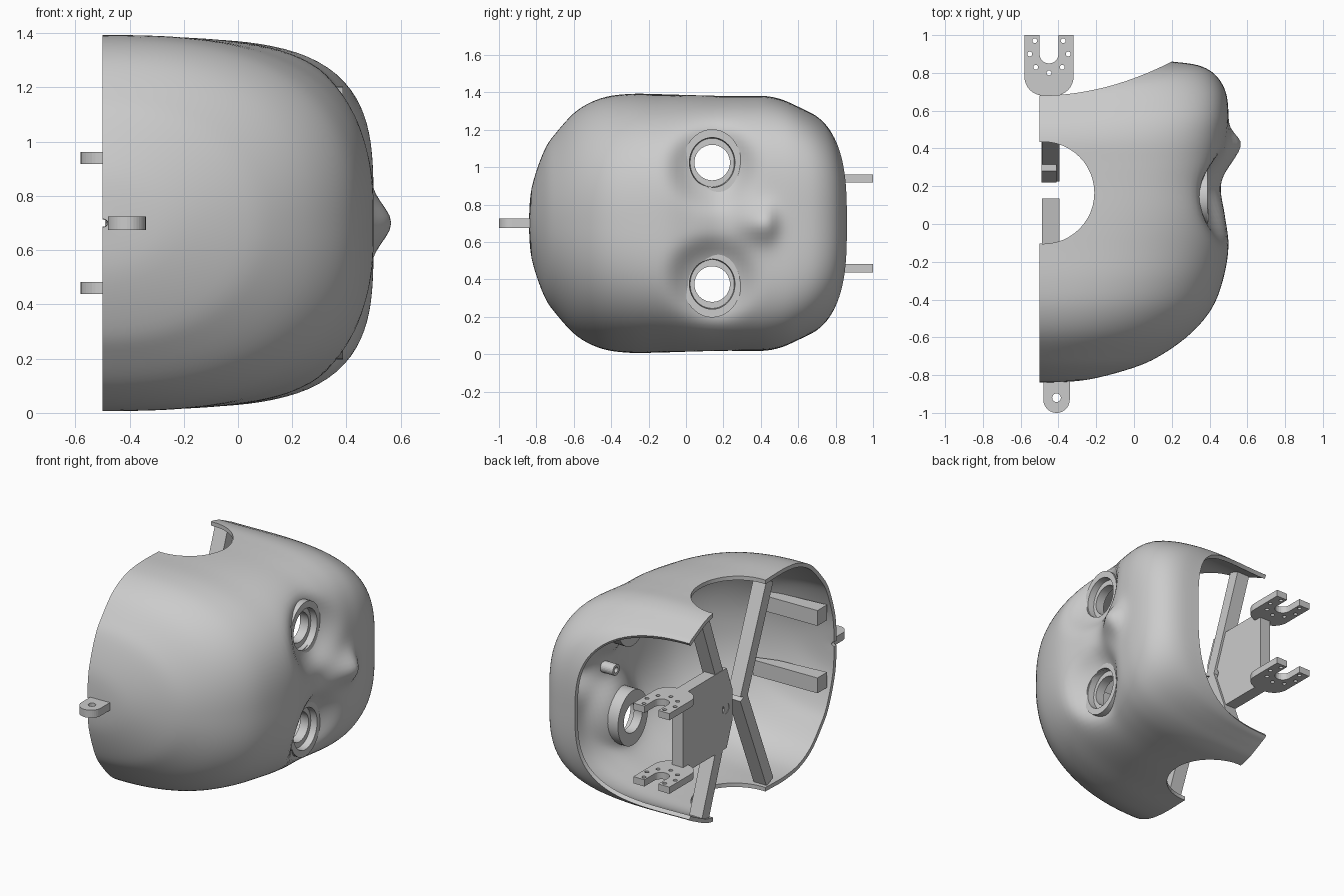
import bpy, bmesh, math
from mathutils import Vector

if "Cube" in bpy.data.objects:
    bpy.data.objects.remove(bpy.data.objects["Cube"])

MID = 0.70          # mirror plane in z
BACK = -0.50        # open back plane


def make(name, verts, faces, smooth=False):
    me = bpy.data.meshes.new(name)
    me.from_pydata(verts, [], faces)
    ob = bpy.data.objects.new(name, me)
    bpy.context.collection.objects.link(ob)
    if smooth:
        activate(ob)
        bpy.ops.object.shade_smooth_by_angle(angle=math.radians(35))
    return ob


def activate(ob):
    bpy.ops.object.select_all(action='DESELECT')
    ob.select_set(True)
    bpy.context.view_layer.objects.active = ob


def prism(name, pts, lo, hi, axis='z'):
    """Extrude an outline: (x, y) along z, or (y, z) along x."""
    n = len(pts)
    place = (lambda p, h: (p[0], p[1], h)) if axis == 'z' else (lambda p, h: (h, p[0], p[1]))
    verts = [place(p, h) for h in (lo, hi) for p in pts]
    faces = [tuple(range(n))[::-1], tuple(range(n, 2 * n))]
    faces += [(i, (i + 1) % n, n + (i + 1) % n, n + i) for i in range(n)]
    ob = make(name, verts, faces)
    bm = bmesh.new()
    bm.from_mesh(ob.data)
    bmesh.ops.recalc_face_normals(bm, faces=bm.faces)
    bm.to_mesh(ob.data)
    bm.free()
    return ob


def arc(cx, cy, r, a0, a1, n=10):
    return [(cx + r * math.cos(math.radians(a0 + (a1 - a0) * i / n)),
             cy + r * math.sin(math.radians(a0 + (a1 - a0) * i / n))) for i in range(n + 1)]


def circle(cx, cy, r, n=32):
    return arc(cx, cy, r, 0, 360, n)[:-1]


def cut(ob, cutter):
    activate(ob)
    m = ob.modifiers.new("cut", 'BOOLEAN')
    m.operation, m.solver, m.object = 'DIFFERENCE', 'EXACT', cutter
    bpy.ops.object.modifier_apply(modifier=m.name)
    bpy.data.objects.remove(cutter)


# Head shell: stations of (side y, front y, front x, half width, roundness)
ROWS = [(-.84, -.84, -.48, .015, 2), (-.825, -.825, -.25, .19, 2), (-.76, -.76, 0, .385, 2.1),
        (-.69, -.69, .15, .49, 2.2), (-.58, -.58, .30, .605, 2.35), (-.45, -.45, .41, .67, 2.5),
        (-.30, -.30, .47, .692, 2.7), (-.12, -.12, .50, .69, 3), (.05, .05, .48, .687, 3.5),
        (.20, .20, .455, .683, 3.9), (.32, .33, .47, .682, 4), (.43, .46, .49, .68, 4),
        (.51, .58, .50, .662, 3.9), (.58, .70, .485, .63, 3.6), (.63, .79, .43, .605, 3.3),
        (.66, .84, .34, .59, 3.1), (.68, .86, .20, .575, 3)]


def station(t):
    i = min(int(t), len(ROWS) - 2)
    f = t - i
    a, b, c, d = (ROWS[min(max(k, 0), len(ROWS) - 1)] for k in (i - 1, i, i + 1, i + 2))
    return [0.5 * (2 * q + (r - p) * f + (2 * p - 5 * q + 4 * r - s) * f * f
                   + (3 * q - p - 3 * r + s) * f ** 3) for p, q, r, s in zip(a, b, c, d)]


def shell_point(t, ang):
    yb, yf, xf, w, n = station(t)
    c, s = max(math.cos(ang), 0), math.sin(ang)
    if c < 1e-6:
        c = 0
    r = (c ** n + abs(s) ** n) ** (-1 / n)
    c, s = c * r, s * r
    x, y, dz = BACK + (xf - BACK) * c, yb + (yf - yb) * c * c, w * s
    if x > 0:
        # nose bump, then sunken eye sockets
        rise = math.exp(-((y - .42) / (.13 if y < .42 else .07)) ** 2)
        x += .082 * rise * math.exp(-(dz / .095) ** 2)
        q = ((y - .14) / .2) ** 2 + ((abs(dz) - .30) / .19) ** 2
        x -= .09 * math.exp(-q * q)
    return (x, y, MID + dz)


SUB, COLS = 5, 80
R = (len(ROWS) - 1) * SUB + 1
W = COLS + 1
verts = [shell_point(i / SUB, math.pi * (j / COLS - .5)) for i in range(R) for j in range(W)]
faces = [(i * W + j, (i + 1) * W + j, (i + 1) * W + j + 1, i * W + j + 1)
         for i in range(R - 1) for j in range(COLS)]
shell = make("head_shell", verts, faces)
activate(shell)
solid = shell.modifiers.new("thickness", 'SOLIDIFY')
solid.thickness, solid.offset = .026, -1
bpy.ops.object.modifier_apply(modifier=solid.name)

# Ear cut-outs and eye holes
cut(shell, prism("ear_cutter", circle(-.48, .165, .27, 48), -.3, 1.7))
for s in (-1, 1):
    cut(shell, prism("eye_cutter", circle(.14, MID + s * .325, .13), .1, .8, 'x'))
activate(shell)
bpy.ops.object.shade_smooth_by_angle(angle=math.radians(35))

# Stepped eye rings: lathe of (radius, x, z stretch)
RING = [(.095, .285, 1), (.155, .285, 1.15), (.155, .388, 1.15), (.122, .388, 1.1),
        (.118, .345, 1.1), (.095, .345, 1)]
SEG = 40
for s, side in ((-1, "lower"), (1, "upper")):
    v, k = [], len(RING)
    for i in range(SEG):
        a = 2 * math.pi * i / SEG
        v += [(x, .14 + r * math.cos(a), MID + s * .325 + r * e * math.sin(a)) for r, x, e in RING]
    f = [(i * k + j, i * k + (j + 1) % k, (i + 1) % SEG * k + (j + 1) % k, (i + 1) % SEG * k + j)
         for i in range(SEG) for j in range(k)]
    make("eye_ring_" + side, v, f, True)

# Back braces: two V-shaped pairs of beams
for s in (-1, 1):
    for tip, end, name in ((.10, -.17, "crown_brace"), (.26, .50, "jaw_brace")):
        a, b = Vector((tip, MID)), Vector((end, MID + s * .655))
        d = (b - a).normalized() * .038
        n = Vector((-d.y, d.x))
        prism(name, [a + n, b + n, b - n, a - n], -.487, -.395, 'x')

# Centre plate with a screw hole
plate = prism("centre_plate", [(.22, .60), (.28, .44), (.73, .44), (.73, .96), (.28, .96), (.22, .80)],
              -.49, -.41, 'x')
cut(plate, prism("plate_cutter", circle(.29, MID, .035, 24), -.6, -.3, 'x'))

# Slotted mounting arms with screw holes
ARM = (arc(-.48, .78, .10, 180, 270) + arc(-.42, .78, .10, 270, 360)
       + [(-.32, 1.0), (-.40, 1.0)] + arc(-.45, .90, .05, 0, -180, 14) + [(-.50, 1.0), (-.58, 1.0)])
for s in (-1, 1):
    z = MID + s * .24
    arm = prism("mounting_arm", ARM, z - .022, z + .022)
    for x, y in ((-.45, .80), (-.52, .83), (-.38, .83), (-.552, .90), (-.348, .90),
                 (-.525, .97), (-.375, .97)):
        cut(arm, prism("screw_cutter", circle(x, y, .013, 12), z - .1, z + .1))

# Crown tab
tab = prism("crown_tab", [(-.34, -.815), (-.48, -.825)] + arc(-.41, -.93, .07, 180, 360, 18),
            MID - .025, MID + .025)
cut(tab, prism("tab_cutter", circle(-.41, -.92, .023, 20), .5, .9))

# Ribs inside the crown
for s in (-1, 1):
    z = MID + s * .22
    prism("crown_rib", [(-.48, -.77), (-.15, -.74), (-.02, -.70), (-.02, -.66), (-.48, -.67)],
          z - .05, z + .05)

# Hollow boss behind the nose
boss = prism("nose_boss", circle(.22, MID, .036, 24), .35, .44, 'x')
cut(boss, prism("boss_cutter", circle(.22, MID, .018, 16), .2, .41, 'x'))
